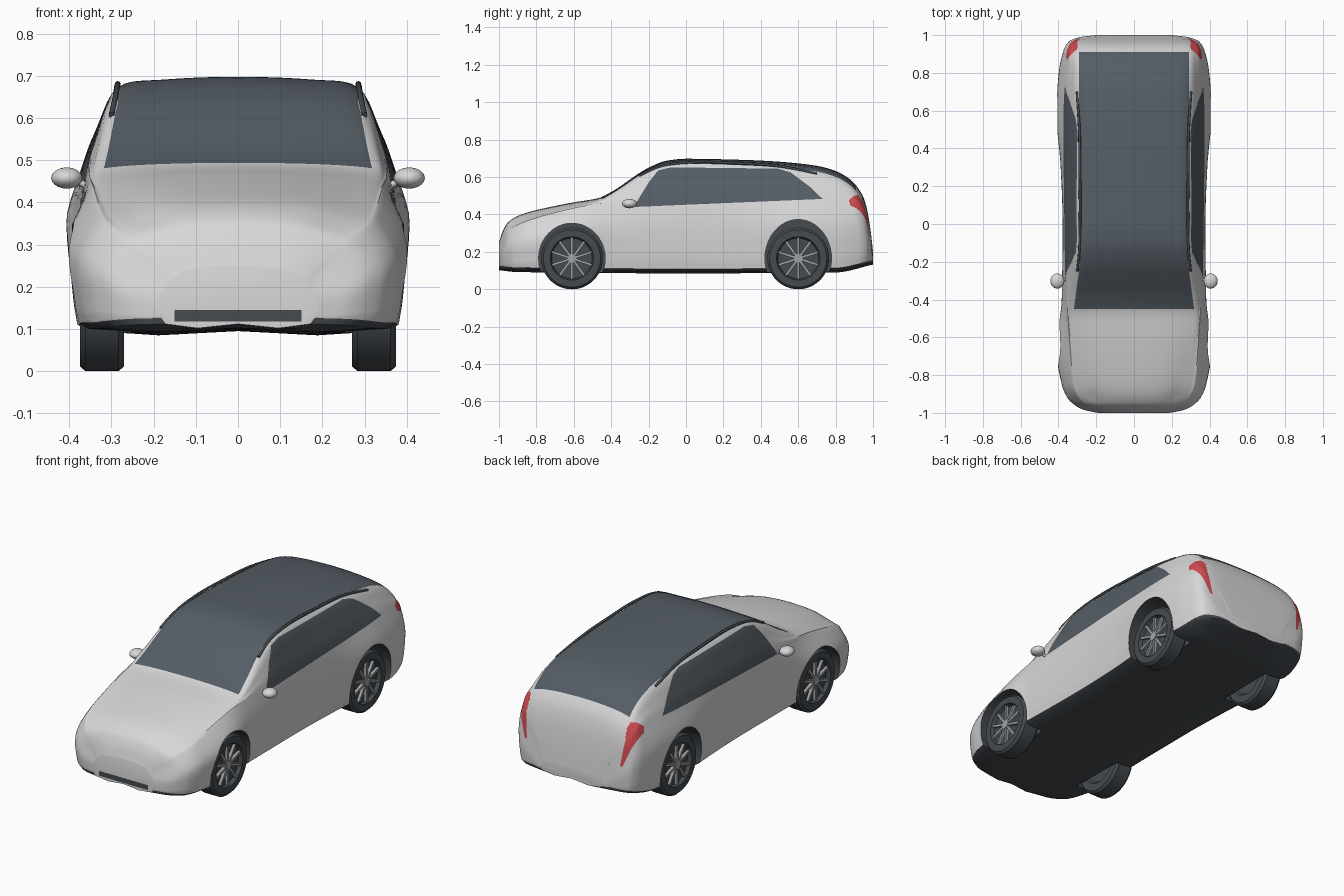
import bpy, bmesh, math
from mathutils import Matrix, Vector

cube = bpy.data.objects.get("Cube")
if cube:
    bpy.data.objects.remove(cube)


def material(name, rgb):
    m = bpy.data.materials.new(name)
    m.use_nodes = True
    m.diffuse_color = (*rgb, 1)
    m.node_tree.nodes["Principled BSDF"].inputs["Base Color"].default_value = (*rgb, 1)
    return m


silver = material("silver_paint", (0.68, 0.68, 0.69))
glass = material("dark_glass", (0.09, 0.11, 0.13))
rubber = material("dark_trim", (0.06, 0.07, 0.08))
red = material("red_lamp", (0.62, 0.07, 0.08))
alloy = material("alloy", (0.36, 0.37, 0.38))
PALETTE = [silver, glass, rubber, red]
SILVER, GLASS, DARK, RED = range(4)


def finish(name, bm, mats, angle=40):
    bmesh.ops.recalc_face_normals(bm, faces=bm.faces[:])
    mesh = bpy.data.meshes.new(name)
    bm.to_mesh(mesh)
    bm.free()
    ob = bpy.data.objects.new(name, mesh)
    bpy.context.collection.objects.link(ob)
    for m in mats:
        mesh.materials.append(m)
    smooth(ob, angle)
    return ob


def smooth(ob, angle):
    bpy.ops.object.select_all(action='DESELECT')
    ob.select_set(True)
    bpy.context.view_layer.objects.active = ob
    bpy.ops.object.shade_smooth_by_angle(angle=math.radians(angle))


def sample(table, y):
    """Monotone cubic through (y, value) pairs."""
    n = len(table)
    d = [(table[i + 1][1] - table[i][1]) / (table[i + 1][0] - table[i][0]) for i in range(n - 1)]
    def slope(i):
        if i == 0 or i == n - 1:
            return d[min(i, n - 2)]
        a, b = d[i - 1], d[i]
        return 2 * a * b / (a + b) if a * b > 0 else 0
    i = max(k for k in range(n - 1) if k == 0 or table[k][0] <= y)
    h = table[i + 1][0] - table[i][0]
    t = (y - table[i][0]) / h
    return ((1 + 2 * t) * (1 - t) ** 2 * table[i][1] + t * (1 - t) ** 2 * h * slope(i)
            + t * t * (3 - 2 * t) * table[i + 1][1] + t * t * (t - 1) * h * slope(i + 1))


# Body guide curves along the length
TOP = [(-1, .25), (-.98, .31), (-.95, .36), (-.88, .4), (-.75, .435), (-.6, .465), (-.47, .487), (-.4, .52),
       (-.2, .65), (-.1, .688), (0, .698), (.3, .692), (.5, .682), (.7, .66), (.8, .632), (.88, .585),
       (.94, .51), (.965, .44), (.985, .33), (1, .2)]
WIDTH = [(-1, .19), (-.985, .26), (-.96, .31), (-.92, .35), (-.85, .38), (-.65, .41), (-.4, .382), (0, .378),
         (.3, .388), (.6, .41), (.8, .397), (.92, .372), (.965, .345), (.988, .29), (1, .2)]
BELT_Z = [(-1, .2), (-.95, .3), (-.88, .345), (-.7, .4), (-.5, .44), (-.3, .455), (.7, .48), (.9, .465),
          (.95, .42), (.985, .3), (1, .175)]
BELT_W = [(-1, .17), (-.95, .275), (-.85, .33), (-.6, .35), (-.25, .362), (.6, .372), (.9, .35), (.96, .325), (1, .18)]
ROOF_W = [(-1, .12), (-.95, .2), (-.85, .26), (-.6, .3), (-.45, .318), (-.25, .297), (0, .285), (.9, .287),
          (.97, .25), (1, .15)]
DROP = [(-1, .01), (-.9, .035), (-.6, .022), (-.4, .012), (0, .025), (.9, .028), (1, .005)]
BASE = [(-1, .112), (-.9, .102), (0, .095), (.8, .1), (1, .142)]
SUB = 5


def half_section(y):
    zt, w, zs, ws, wr, drop, zb = (sample(t, y) for t in (TOP, WIDTH, BELT_Z, BELT_W, ROOF_W, DROP, BASE))
    zr, zm = zt - drop, zb + .65 * (zs - zb)
    sill = zb + min(.014, .2 * (zt - zb))
    under = [(0, zb), (.5 * w, zb - .01), (.9 * w, zb)]
    c = [(.955 * w, sill), (.982 * w, zb + .35 * (zm - zb)), (w, zm), (ws, zs),
         ((ws + wr) / 2 + .01, (zs + zr) / 2), (wr, zr), (.6 * wr, zt - .25 * drop), (0, zt)]
    c = [Vector(p) for p in c]
    c = [2 * c[0] - c[1]] + c + [Vector((-c[-2].x, c[-2].y))]
    pts = [Vector(p) for p in under]
    for i in range(1, len(c) - 2):
        a, b, e, f = c[i - 1:i + 3]
        for k in range(SUB):
            t = k / SUB
            pts.append(.5 * (2 * b + (e - a) * t + (2 * a - 5 * b + 4 * e - f) * t * t
                             + (3 * b - a - 3 * e + f) * t ** 3))
    return pts + [c[-2]]


# Body loft with closed rings
bm = bmesh.new()
STATIONS = 120
rings = []
for s in range(STATIONS + 1):
    y = -math.cos(math.pi * s / STATIONS)
    half = half_section(y)
    ring = half + [Vector((-p.x, p.y)) for p in half[-2:0:-1]]
    rings.append([bm.verts.new((p.x, y, p.y)) for p in ring])
N = len(rings[0])
for r0, r1 in zip(rings, rings[1:]):
    for i in range(N):
        j = (i + 1) % N
        f = bm.faces.new((r0[i], r0[j], r1[j], r1[i]))
        f.material_index = DARK if i < 3 or i >= N - 3 else SILVER
bm.faces.new(rings[0])
bm.faces.new(rings[-1])


def paint(poly, a, b, keep, mat):
    """Cut a convex outline into the kept faces and colour its inside."""
    edges = list(zip(poly, poly[1:] + poly[:1]))
    for p, q in edges:
        faces = [f for f in bm.faces if keep(f.calc_center_median())]
        geom = set(faces)
        for f in faces:
            geom.update(f.edges)
            geom.update(f.verts)
        co, no = Vector(), Vector()
        co[a], co[b] = p
        no[a], no[b] = q[1] - p[1], p[0] - q[0]
        bmesh.ops.bisect_plane(bm, geom=list(geom), dist=1e-5, plane_co=co, plane_no=no.normalized())
    for f in bm.faces:
        m = f.calc_center_median()
        if keep(m):
            side = [(q[0] - p[0]) * (m[b] - p[1]) - (q[1] - p[1]) * (m[a] - p[0]) > 0 for p, q in edges]
            if all(side) or not any(side):
                f.material_index = mat


# Windscreen, glass roof and side windows
upper = lambda m: m.z > .44 and abs(m.x) < .36
paint([(-.318, -.45), (.318, -.45), (.285, -.2), (-.285, -.2)], 0, 1, upper, GLASS)
paint([(-.285, -.2), (.285, -.2), (.292, .91), (-.292, .91)], 0, 1, upper, GLASS)
paint([(-.28, .44), (.73, .483), (.66, .55), (.56, .625), (.49, .645), (-.08, .652), (-.15, .635), (-.2, .57)],
      1, 2, lambda m: abs(m.x) > .26 and m.z > .4, GLASS)
# Rear lamps: wrap-around patch and sweeping tail
paint([(.88, .445), (.93, .43), (.98, .43), (.975, .505), (.9, .502), (.87, .475)],
      1, 2, lambda m: abs(m.x) > .3 and m.y > .8, RED)
for s in (-1, 1):
    paint([(s * .285, .28), (s * .298, .28), (s * .36, .44), (s * .305, .44)],
          0, 2, lambda m: m.x * s > .2 and m.y > .9, RED)
# Lower front intake
paint([(-.15, .118), (.15, .118), (.15, .145), (-.15, .145)], 0, 2, lambda m: m.y < -.9 and m.z < .3, DARK)
body = finish("body", bm, PALETTE)

# Wheel arches cut from the body
AXLES = {"front": (-.61, .188), "rear": (.6, .208)}
bm = bmesh.new()
for s in (-1, 1):
    for y, height in AXLES.values():
        mat = (Matrix.Translation((s * .42, y, .165)) @ Matrix.Diagonal((1, .178, height, 1))
               @ Matrix.Rotation(math.pi / 2, 4, 'Y'))
        bmesh.ops.create_cone(bm, cap_ends=True, segments=48, radius1=1, radius2=1, depth=.33, matrix=mat)
for f in bm.faces:
    f.material_index = DARK
cutter = finish("arch_cutter", bm, PALETTE)
cutter.hide_render = True
mod = body.modifiers.new("arches", 'BOOLEAN')
mod.operation, mod.solver, mod.object = 'DIFFERENCE', 'EXACT', cutter
bpy.ops.object.select_all(action='DESELECT')
bpy.context.view_layer.objects.active = body
body.select_set(True)
bpy.ops.object.modifier_apply(modifier=mod.name)
bpy.data.objects.remove(cutter)
smooth(body, 40)

# Wheels: lathed tyre with ten spokes and a hub
TYRE = [(.001, .285), (.1, .285), (.112, .27), (.153, .27), (.165, .283), (.165, .362), (.153, .375),
        (.116, .375), (.108, .355), (.001, .35)]
SEG = 48
for side, s in (("left", 1), ("right", -1)):
    for end, (y, _) in AXLES.items():
        bm = bmesh.new()
        loops = []
        for k in range(SEG):
            a = math.tau * k / SEG
            loops.append([bm.verts.new((s * x, y + r * math.cos(a), .165 + r * math.sin(a))) for r, x in TYRE])
        for k in range(SEG):
            l0, l1 = loops[k], loops[(k + 1) % SEG]
            for i in range(len(TYRE) - 1):
                bm.faces.new((l0[i], l0[i + 1], l1[i + 1], l1[i]))
        finish(f"{end}_{side}_tyre", bm, [rubber], 35)
        bm = bmesh.new()
        centre = Matrix.Translation((s * .36, y, .165))
        for k in range(10):
            bmesh.ops.create_cube(bm, size=1, matrix=centre @ Matrix.Rotation(math.tau * k / 10, 4, 'X')
                                  @ Matrix.Translation((0, 0, .062)) @ Matrix.Diagonal((.018, .013, .098, 1)))
        bmesh.ops.create_cone(bm, cap_ends=True, segments=24, radius1=.024, radius2=.024, depth=.026,
                              matrix=centre @ Matrix.Rotation(math.pi / 2, 4, 'Y'))
        finish(f"{end}_{side}_spokes", bm, [alloy], 35)


def tube(name, points, radius, mat):
    cu = bpy.data.curves.new(name, 'CURVE')
    cu.dimensions, cu.bevel_depth, cu.bevel_resolution, cu.use_fill_caps = '3D', radius, 2, True
    sp = cu.splines.new('BEZIER')
    sp.bezier_points.add(len(points) - 1)
    for bp, p in zip(sp.bezier_points, points):
        bp.co = p
        bp.handle_left_type = bp.handle_right_type = 'AUTO'
    cu.materials.append(mat)
    bpy.context.collection.objects.link(bpy.data.objects.new(name, cu))


# Roof rails and door mirrors
RAIL = [(.3, -.25, .607), (.29, -.15, .652), (.286, 0, .677), (.287, .3, .673), (.29, .5, .658), (.302, .7, .618)]
for side, s in (("left", 1), ("right", -1)):
    tube(f"{side}_roof_rail", [(s * x, y, z) for x, y, z in RAIL], .007, rubber)
    tube(f"{side}_mirror_stalk", [(s * .345, -.29, .43), (s * .37, -.295, .445), (s * .4, -.3, .455)], .008, silver)
    bm = bmesh.new()
    bmesh.ops.create_uvsphere(bm, u_segments=24, v_segments=14, radius=1,
                              matrix=Matrix.Translation((s * .406, -.302, .458)) @ Matrix.Diagonal((.037, .04, .025, 1)))
    finish(f"{side}_mirror", bm, [silver], 60)
